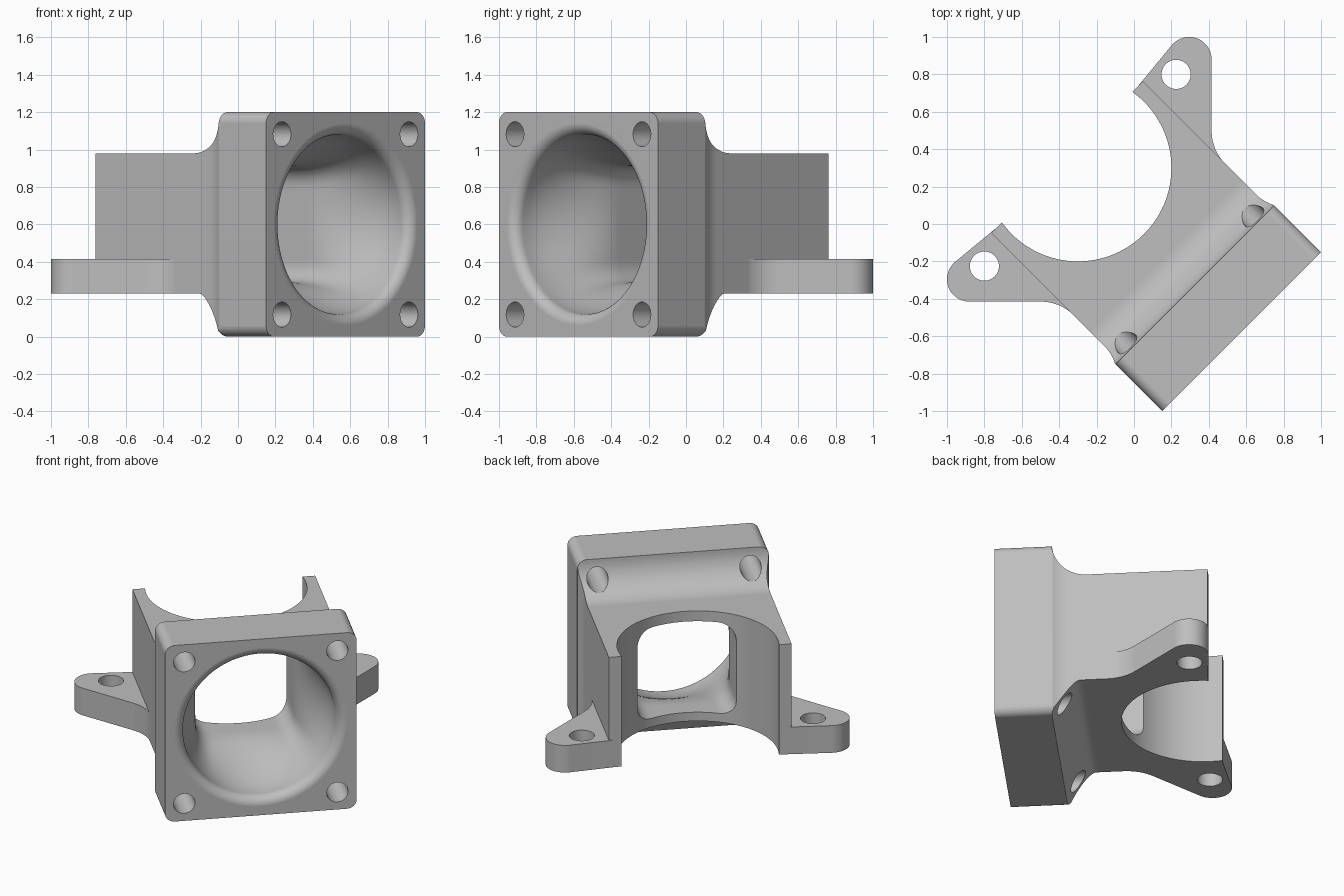
import bpy
import bmesh
from math import sin, cos, pi, sqrt, radians

cube = bpy.data.objects.get("Cube")
if cube:
    bpy.data.objects.remove(cube, do_unlink=True)

grey = bpy.data.materials.new("plain_grey")
grey.use_nodes = True
colour = (0.52, 0.52, 0.52, 1)
grey.diffuse_color = colour
grey.node_tree.nodes["Principled BSDF"].inputs["Base Color"].default_value = colour

MID = 0.6      # height of the duct axis
FACE = 0.813   # outer face of the flange
BACK = 0.46    # back of the flange


def place(u, v, z):
    """Duct frame (u across, v outward) to world: turned by 45 degrees."""
    return ((u + v) / sqrt(2), (u - v) / sqrt(2), z)


def arc(cx, cy, r, a0, a1, n):
    return [(cx + r * cos(radians(a0 + (a1 - a0) * i / n)),
             cy + r * sin(radians(a0 + (a1 - a0) * i / n))) for i in range(n + 1)]


def circle(cx, cy, r, n=48):
    return arc(cx, cy, r, 0, 360, n)[:-1]


def loft(name, rings):
    """Closed solid skinned over rings with equal point counts."""
    bm = bmesh.new()
    loops = [[bm.verts.new(p) for p in ring] for ring in rings]
    n = len(loops[0])
    for a, b in zip(loops, loops[1:]):
        for i in range(n):
            j = (i + 1) % n
            bm.faces.new((a[i], a[j], b[j], b[i]))
    bm.faces.new(loops[0])
    bm.faces.new(loops[-1])
    bmesh.ops.recalc_face_normals(bm, faces=bm.faces)
    mesh = bpy.data.meshes.new(name)
    bm.to_mesh(mesh)
    bm.free()
    mesh.materials.append(grey)
    ob = bpy.data.objects.new(name, mesh)
    bpy.context.collection.objects.link(ob)
    return ob


def upright(name, outline, z0, z1):
    return loft(name, [[(x, y, z) for x, y in outline] for z in (z0, z1)])


def outward(name, outline, v0, v1):
    return loft(name, [[place(u, v, z) for u, z in outline] for v in (v0, v1)])


def combine(target, tool, operation):
    bpy.context.view_layer.objects.active = target
    mod = target.modifiers.new(operation, "BOOLEAN")
    mod.operation = operation
    mod.solver = "EXACT"
    mod.object = tool
    bpy.ops.object.modifier_apply(modifier=mod.name)
    bpy.data.objects.remove(tool, do_unlink=True)


# Body: box sections that flare in fillets up to the flange
def section(v):
    top = 1.2 - sqrt(max(0, 0.22**2 - max(0, v - 0.24)**2))
    t = max(0, (v - 0.29) / 0.17)
    low = 0.23 * (1 - t**1.4)
    half = 0.793 - sqrt(0.22**2 - max(0, v - 0.35)**2)
    return box(v, min(half, 0.599), max(low, 0.001), min(top, 1.199))


def box(v, half, low, top):
    return [place(u, v, z) for u, z in
            ((-half, low), (half, low), (half, top), (-half, top))]


steps = [0.24 + 0.22 * sin(pi / 2 * i / 18) for i in range(19)]
rings = [section(v) for v in [-0.505] + steps]
rings += [box(v, 0.65, -0.05, 1.25) for v in (BACK, 0.9)]
body = loft("duct_bracket", rings)

# Flange: rounded square that trims the flared body
outline = []
for k, (sx, sz) in enumerate(((1, 1), (-1, 1), (-1, -1), (1, -1))):
    outline += arc(sx * 0.541, MID + sz * 0.54, 0.06, 90 * k, 90 * k + 90, 8)
combine(body, outward("flange_trim", outline, -0.7, FACE), "INTERSECT")

# Mounting ears, mirrored across the duct axis
ear = [(-0.711, 0.0)] + arc(-0.88, -0.295, 0.12, 130, 270, 20)
start, bend, end = (-0.5, -0.415), (-0.395, -0.415), (-0.313, -0.495)
for i in range(11):
    t = i / 10
    ear.append(tuple((1 - t)**2 * a + 2 * t * (1 - t) * b + t * t * c
                     for a, b, c in zip(start, bend, end)))
ear.append((-0.25, -0.45))
for flip in (False, True):
    shape = [(-y, -x) if flip else (x, y) for x, y in ear]
    hole = (0.225, 0.8) if flip else (-0.8, -0.225)
    combine(body, upright("ear", shape, 0.23, 0.415), "UNION")
    combine(body, upright("ear_hole", circle(*hole, 0.078), 0.1, 0.6), "DIFFERENCE")

# Round seat at the back
combine(body, upright("seat_cut", circle(-0.3, 0.3, 0.5, 96), -0.2, 1.4), "DIFFERENCE")


# Duct: lipped round mouth blending into a rounded square passage
def square_radius(a, h=0.31, r=0.1):
    c, s = sorted((abs(cos(a)), abs(sin(a))), reverse=True)
    inner = h - r
    if h * s / c <= inner:
        return h / c
    b = inner * (c + s)
    return b + sqrt(b * b - 2 * inner**2 + r * r)


def duct_ring(v, r, blend):
    ring = []
    for i in range(96):
        a = 2 * pi * i / 96
        d = r * (1 - blend) + square_radius(a) * blend
        ring.append(place(d * cos(a), v, MID + d * sin(a)))
    return ring


duct = [duct_ring(0.9, 0.54, 0)]
for i in range(9):
    a = pi / 2 * i / 8
    duct.append(duct_ring(FACE - 0.06 * (1 - cos(a)), 0.54 - 0.06 * sin(a), 0))
for i in range(1, 17):
    t = i / 16
    duct.append(duct_ring(0.753 - 0.553 * t, 0.48, t * t * (3 - 2 * t)))
duct.append(duct_ring(-0.35, 0.48, 1))
combine(body, loft("duct_cut", duct), "DIFFERENCE")

# Screw holes in the flange corners
for su in (-1, 1):
    for sz in (-1, 1):
        hole = circle(su * 0.48, MID + sz * 0.482, 0.067, 32)
        combine(body, outward("screw_cut", hole, 0.2, 0.9), "DIFFERENCE")

# Smooth curves, crisp edges
bpy.ops.object.select_all(action="DESELECT")
body.select_set(True)
bpy.context.view_layer.objects.active = body
bpy.ops.object.shade_smooth_by_angle(angle=radians(30))
normals = body.modifiers.new("even_normals", "WEIGHTED_NORMAL")
normals.keep_sharp = True
